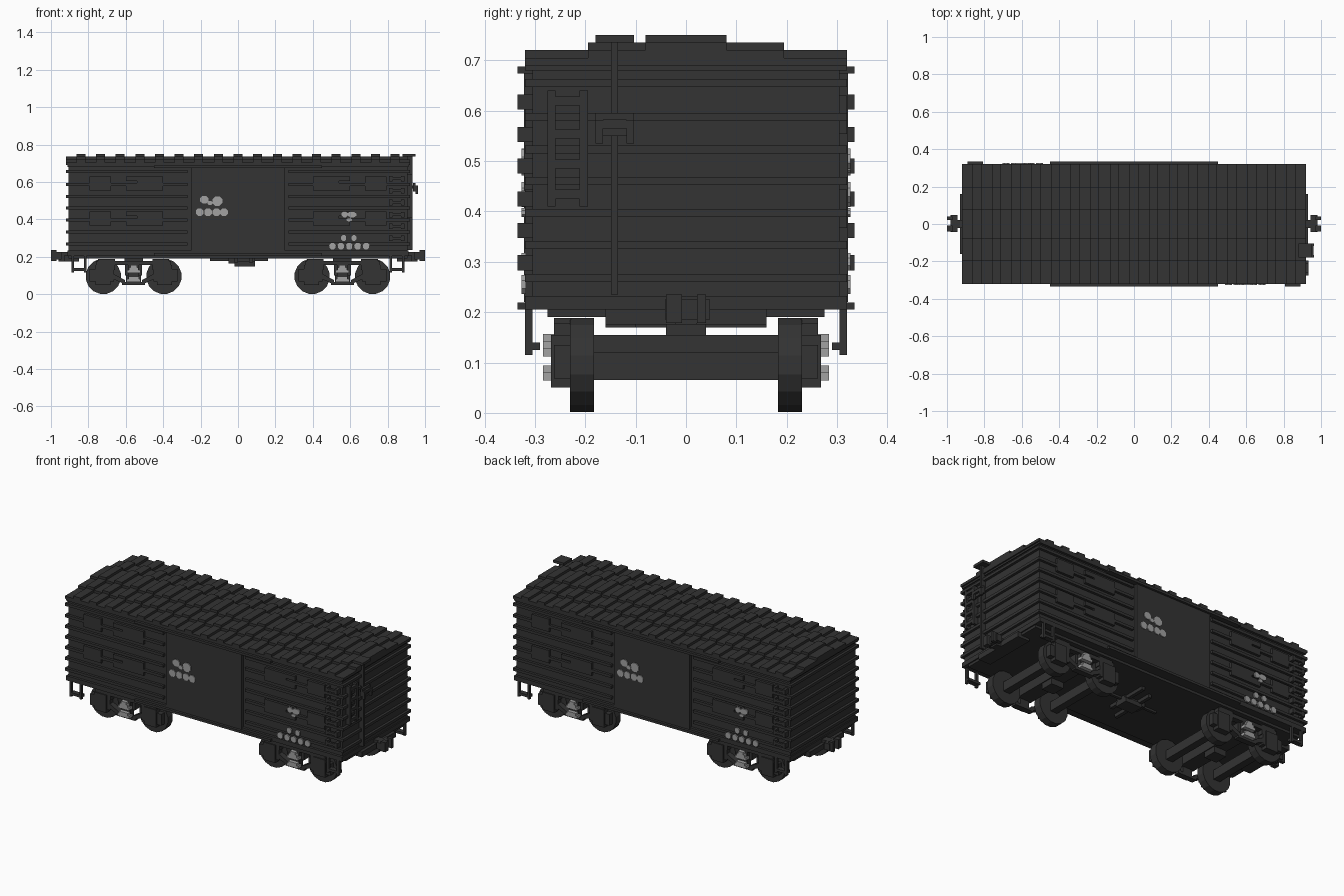
import bpy, bmesh, math

cube = bpy.data.objects.get("Cube")
if cube:
    bpy.data.objects.remove(cube, do_unlink=True)


def material(name, v):
    m = bpy.data.materials.new(name)
    m.use_nodes = True
    m.diffuse_color = (v, v, v, 1)
    m.node_tree.nodes["Principled BSDF"].inputs["Base Color"].default_value = (v, v, v, 1)
    return m


DARK = material("charcoal", 0.033)
LIGHT = material("light_grey", 0.36)


# A solid is (xz profile, y0, y1)
def box(x0, x1, y0, y1, z0, z1):
    return ([(x0, z0), (x1, z0), (x1, z1), (x0, z1)], y0, y1)


def disc(x, z, r, y0, y1, n=16, sx=1.0):
    a = [2 * math.pi * (i + 0.5) / n for i in range(n)]
    return ([(x + sx * r * math.cos(t), z + r * math.sin(t)) for t in a], y0, y1)


def copies(solids, *signs):
    """Repeat solids mirrored by each (sign x, sign y) pair."""
    return [([(x * sx, z) for x, z in p], y0 * sy, y1 * sy)
            for sx, sy in signs for p, y0, y1 in solids]


ALL4 = ((1, 1), (-1, 1), (1, -1), (-1, -1))
BOTH_X = ((1, 1), (-1, 1))
BOTH_Y = ((1, 1), (1, -1))
TURNED = ((1, 1), (-1, -1))      # half turn about z


def part(name, solids, mat=DARK):
    bm = bmesh.new()
    for prof, y0, y1 in solids:
        a = [bm.verts.new((x, y0, z)) for x, z in prof]
        b = [bm.verts.new((x, y1, z)) for x, z in prof]
        bm.faces.new(a)
        bm.faces.new(b[::-1])
        for i in range(len(a)):
            j = (i + 1) % len(a)
            bm.faces.new((a[j], a[i], b[i], b[j]))
    bmesh.ops.recalc_face_normals(bm, faces=bm.faces)
    me = bpy.data.meshes.new(name)
    bm.to_mesh(me)
    bm.free()
    me.materials.append(mat)
    ob = bpy.data.objects.new(name, me)
    bpy.context.collection.objects.link(ob)
    return ob


# Body shell with top and bottom sills
part("body_shell", [box(-0.905, 0.905, -0.305, 0.305, 0.205, 0.70)])
part("body_sills", [box(-0.912, 0.912, -0.32, 0.32, 0.205, 0.232),
                    box(-0.912, 0.912, -0.32, 0.32, 0.68, 0.70)])
part("underfloor", [box(-0.905, 0.905, -0.275, 0.275, 0.19, 0.206)])

# Horizontal ribs round sides and ends
RIBS = (0.655, 0.587, 0.523, 0.46, 0.397, 0.333, 0.268)
ribs = []
for z in RIBS:
    z0, z1 = z - 0.008, z + 0.008
    ribs += copies([box(0.27, 0.92, 0.30, 0.32, z0, z1)], *ALL4)
    ribs += copies([box(0.90, 0.92, -0.32, 0.32, z0, z1)], *BOTH_X)
part("wall_ribs", ribs)

# Flat plates between the ribs
plates = []
for z in (0.592, 0.405):
    plates += [box(0.40, 0.54, 0.30, 0.32, z - 0.038, z + 0.038),
               box(0.68, 0.795, 0.30, 0.32, z - 0.038, z + 0.038),
               box(0.54, 0.60, 0.30, 0.32, z + 0.012, z + 0.038),
               box(0.54, 0.60, 0.30, 0.32, z - 0.038, z - 0.012)]
part("wall_plates", copies(plates, *ALL4))

# Sliding doors and their rails
part("side_doors", copies([box(-0.25, 0.25, 0.30, 0.322, 0.22, 0.675)], *BOTH_Y))
part("door_rails", copies([box(-0.45, 0.45, 0.30, 0.335, 0.674, 0.688),
                           box(-0.45, 0.45, 0.30, 0.335, 0.205, 0.219)], *BOTH_Y))

# Stepped roof with cross ridges
LEVELS = ((0.32, 0.705), (0.195, 0.72), (0.08, 0.735))
part("roof_steps", [box(-0.92, 0.92, -w, w, 0.69, z) for w, z in LEVELS])
part("roof_ridges", [box(x - 0.024, x + 0.024, -w, w, 0.695, z + 0.015)
                     for x in (-0.84 + 0.105 * i for i in range(17))
                     for w, z in LEVELS])

# Grab rungs on two opposite corners
rungs = []
for z in (0.617, 0.553, 0.49, 0.425, 0.362, 0.298):
    rungs += [box(0.815, 0.885, -0.335, -0.322, z - 0.008, z + 0.008),
              box(0.808, 0.825, -0.335, -0.30, z - 0.015, z + 0.015),
              box(0.872, 0.89, -0.335, -0.30, z - 0.015, z + 0.015)]
part("corner_rungs", copies(rungs, *TURNED))

# End ladder
part("end_ladder", [box(0.90, 0.932, y, y + 0.016, 0.41, 0.64) for y in (-0.275, -0.211)]
     + [box(0.915, 0.932, -0.26, -0.21, z, z + 0.018) for z in (0.425, 0.485, 0.545, 0.61)])

# Hand brake on the end wall
part("brake_shaft", [box(0.905, 0.932, -0.149, -0.135, 0.235, 0.74)])
part("brake_platform", [box(0.88, 0.95, -0.18, -0.103, 0.735, 0.75)])
part("brake_bracket", [box(0.92, 0.96, -0.165, -0.118, 0.565, 0.582),
                       box(0.935, 0.948, -0.18, -0.103, 0.55, 0.595),
                       box(0.948, 0.962, -0.18, -0.165, 0.535, 0.58),
                       box(0.948, 0.962, -0.118, -0.103, 0.535, 0.58)])

# Couplers
part("couplers", copies([box(0.90, 0.96, -0.022, 0.022, 0.175, 0.225),
                         box(0.945, 0.98, -0.042, 0.048, 0.185, 0.225),
                         box(0.97, 1.0, -0.04, -0.008, 0.178, 0.235),
                         box(0.97, 1.0, 0.022, 0.04, 0.178, 0.235),
                         box(0.85, 0.93, -0.16, 0.16, 0.175, 0.206)], *BOTH_X))

# Corner steps
part("corner_steps", copies([box(0.81, 0.824, 0.305, 0.32, 0.115, 0.21),
                             box(0.876, 0.89, 0.305, 0.32, 0.115, 0.21),
                             box(0.81, 0.89, 0.29, 0.32, 0.125, 0.14)], *ALL4))

# Brake gear under the floor
part("underfloor_gear", [box(-0.05, 0.09, -0.03, 0.03, 0.165, 0.195),
                         box(-0.02, 0.09, -0.04, 0.04, 0.148, 0.175),
                         box(-0.02, 0.0, -0.16, 0.12, 0.17, 0.192),
                         box(0.06, 0.08, -0.10, 0.16, 0.17, 0.192),
                         box(-0.15, 0.16, -0.01, 0.006, 0.178, 0.192)])

# Wheel trucks
T, A = 0.558, 0.162              # truck centre and axle offset
wheels, axles, frames, springs = [], [], [], []
for s in (-1, 1):
    x = T + s * A
    wheels += copies([disc(x, 0.095, 0.095, 0.183, 0.23, 16)], *BOTH_Y)
    axles.append(box(x - 0.022, x + 0.022, -0.24, 0.24, 0.065, 0.12))
    for side in (-1, 1):
        y0, y1 = side * 0.228, side * 0.262

        def fb(a, b, z0, z1, extra=0.0):
            return box(T + s * a, T + s * b, y0, y1 + side * extra, z0, z1)
        frames += [fb(0.105, 0.235, 0.068, 0.135),
                   fb(0.125, 0.205, 0.05, 0.155, 0.006),
                   fb(0.10, 0.19, 0.13, 0.188),
                   fb(0.0, 0.20, 0.155, 0.178),
                   fb(0.0, 0.062, 0.05, 0.066),
                   fb(0.0, 0.03, 0.06, 0.16),
                   ([(T + s * px, pz) for px, pz in
                     ((0.12, 0.115), (0.12, 0.085), (0.045, 0.052), (0.045, 0.075))], y0, y1)]
for side in (-1, 1):
    for w, z0, z1 in ((0.038, 0.064, 0.08), (0.028, 0.08, 0.094),
                      (0.036, 0.112, 0.128), (0.026, 0.128, 0.142), (0.017, 0.142, 0.157)):
        springs.append(box(T - w, T + w, side * 0.25, side * 0.284, z0, z1))
beams = [box(T - 0.045, T + 0.045, -0.24, 0.24, 0.10, 0.155),
         box(T - 0.04, T + 0.04, -0.04, 0.04, 0.065, 0.195),
         box(T - 0.05, T + 0.05, -0.15, 0.15, 0.175, 0.195)]
for name, solids, mat in (("wheels", wheels, DARK), ("axle_beams", axles, DARK),
                          ("truck_frames", frames, DARK), ("truck_bolsters", beams, DARK),
                          ("truck_springs", springs, LIGHT)):
    part(name, copies(solids, *BOTH_X), mat)

# Painted marks as thin plates on both sides
marks = [disc(x, z, r, -0.327, -0.318, 8, sx) for x, z, r, sx in
         ((-0.18, 0.505, 0.022, 1.1), (-0.15, 0.487, 0.012, 1.2), (-0.11, 0.497, 0.028, 1.0),
          (-0.205, 0.438, 0.022, 1.0), (-0.16, 0.438, 0.022, 1.0),
          (-0.115, 0.438, 0.022, 1.0), (-0.075, 0.438, 0.022, 1.0),
          (0.57, 0.425, 0.018, 1.0), (0.61, 0.425, 0.018, 1.5), (0.595, 0.398, 0.01, 1.6),
          (0.565, 0.30, 0.019, 0.9), (0.62, 0.30, 0.019, 0.9))]
marks += [disc(0.505 + 0.045 * i, 0.255, 0.02, -0.327, -0.318, 8) for i in range(5)]
part("side_marks", copies(marks, *TURNED), LIGHT)
